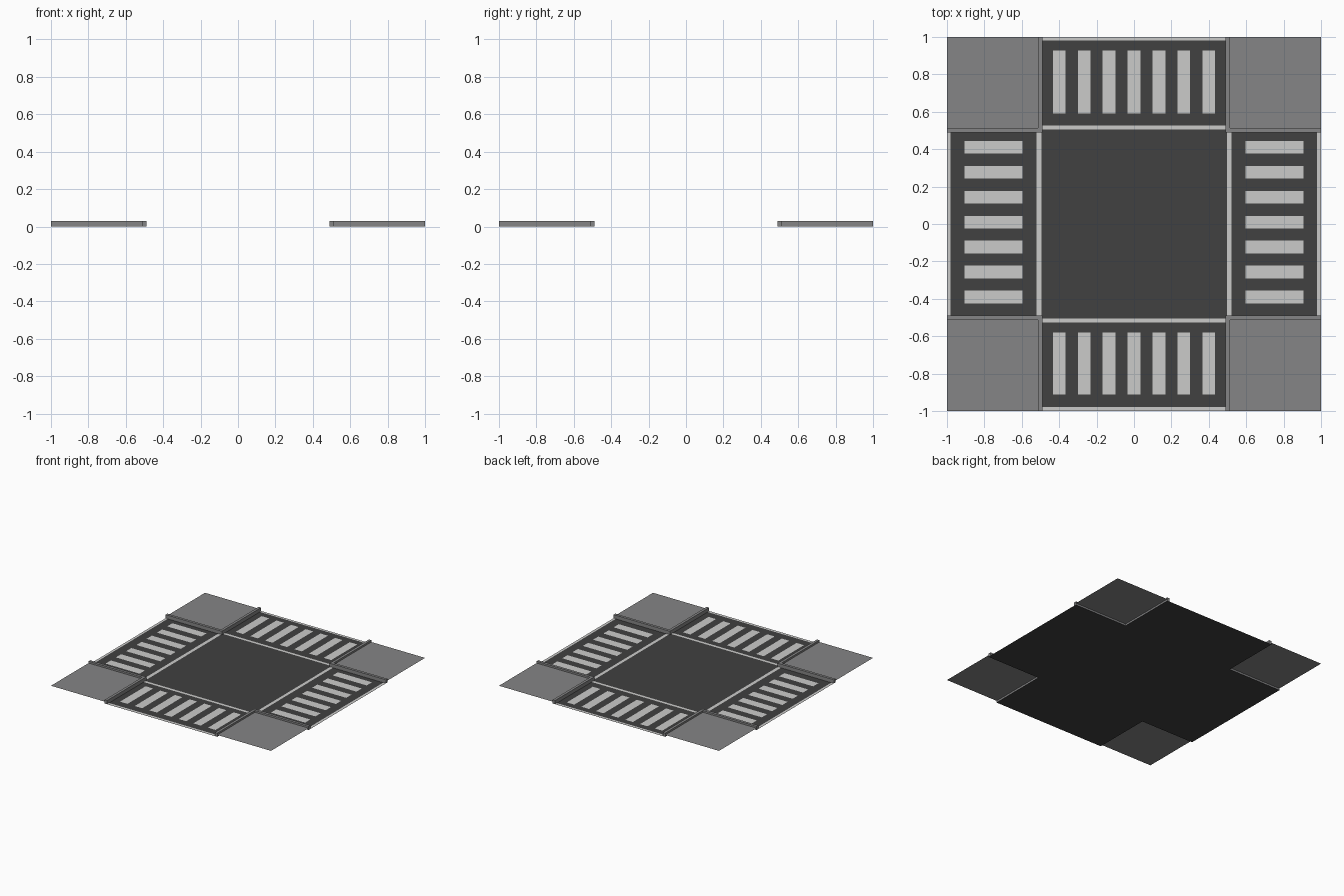
import bpy, bmesh

if "Cube" in bpy.data.objects:
    bpy.data.objects.remove(bpy.data.objects["Cube"])

def mat(name, c):
    m = bpy.data.materials.new(name)
    m.diffuse_color = (c[0], c[1], c[2], 1)
    m.use_nodes = True
    m.node_tree.nodes["Principled BSDF"].inputs["Base Color"].default_value = m.diffuse_color
    return m

ASPHALT = mat("asphalt", (0.052, 0.052, 0.052))
CONCRETE = mat("concrete", (0.235, 0.235, 0.238))
PAINT = mat("road_paint", (0.60, 0.60, 0.59))

def finish(name, bm, material):
    me = bpy.data.meshes.new(name)
    bm.to_mesh(me)
    bm.free()
    me.materials.append(material)
    ob = bpy.data.objects.new(name, me)
    bpy.context.collection.objects.link(ob)
    return ob

def sheets(name, rects, z, material):
    """Flat upward-facing rectangles (x0, x1, y0, y1) at height z."""
    bm = bmesh.new()
    for x0, x1, y0, y1 in rects:
        bm.faces.new([bm.verts.new(p) for p in
                      ((x0, y0, z), (x1, y0, z), (x1, y1, z), (x0, y1, z))])
    return finish(name, bm, material)

I, K, H, SLAB = 0.49, 0.512, 0.03, 0.015   # kerb inner/outer line, kerb height, pavement height

# Cross-shaped road surface, running under the kerbs
sheets("road", [(-K, K, -1, 1), (-1, -K, -K, K), (K, 1, -K, K)], 0, ASPHALT)

# Corner pavements and L-shaped kerbs
for sx, sy, tag in ((1, 1, "back_right"), (-1, 1, "back_left"),
                    (-1, -1, "front_left"), (1, -1, "front_right")):
    xs, ys = sorted((sx * K, sx)), sorted((sy * K, sy))
    sheets("pavement_" + tag, [(*xs, *ys)], SLAB, CONCRETE)
    outline = [(I, I), (1, I), (1, K), (K, K), (K, 1), (I, 1)]
    if sx * sy < 0:
        outline.reverse()
    bm = bmesh.new()
    low = [bm.verts.new((x * sx, y * sy, 0)) for x, y in outline]
    top = [bm.verts.new((x * sx, y * sy, H)) for x, y in outline]
    bm.faces.new(top)
    for i in range(6):
        j = (i + 1) % 6
        bm.faces.new((low[i], low[j], top[j], top[i]))
    finish("kerb_" + tag, bm, CONCRETE)

# Crossing stripes: seven per arm
P, W = 0.1333, 0.034
steps = [k * P for k in range(-3, 4)]
Z = 0.002
sheets("crossing_back", [(c - W, c + W, 0.59, 0.928) for c in steps], Z, PAINT)
sheets("crossing_front", [(c - W, c + W, -0.912, -0.58) for c in steps], Z, PAINT)
sheets("crossing_right", [(0.597, 0.907, c + 0.01 - W, c + 0.01 + W) for c in steps], Z, PAINT)
sheets("crossing_left", [(-0.907, -0.597, c + 0.01 - W, c + 0.01 + W) for c in steps], Z, PAINT)

# Stop lines on both sides of every crossing
sheets("stop_lines_back", [(-I, I, 0.505, 0.527), (-I, I, 0.98, 1)], Z, PAINT)
sheets("stop_lines_front", [(-I, I, -0.527, -0.505), (-I, I, -1, -0.978)], Z, PAINT)
sheets("stop_lines_right", [(0.497, 0.522, -I, I), (0.979, 1, -I, I)], Z, PAINT)
sheets("stop_lines_left", [(-0.522, -0.495, -I, I), (-1, -0.98, -I, I)], Z, PAINT)
